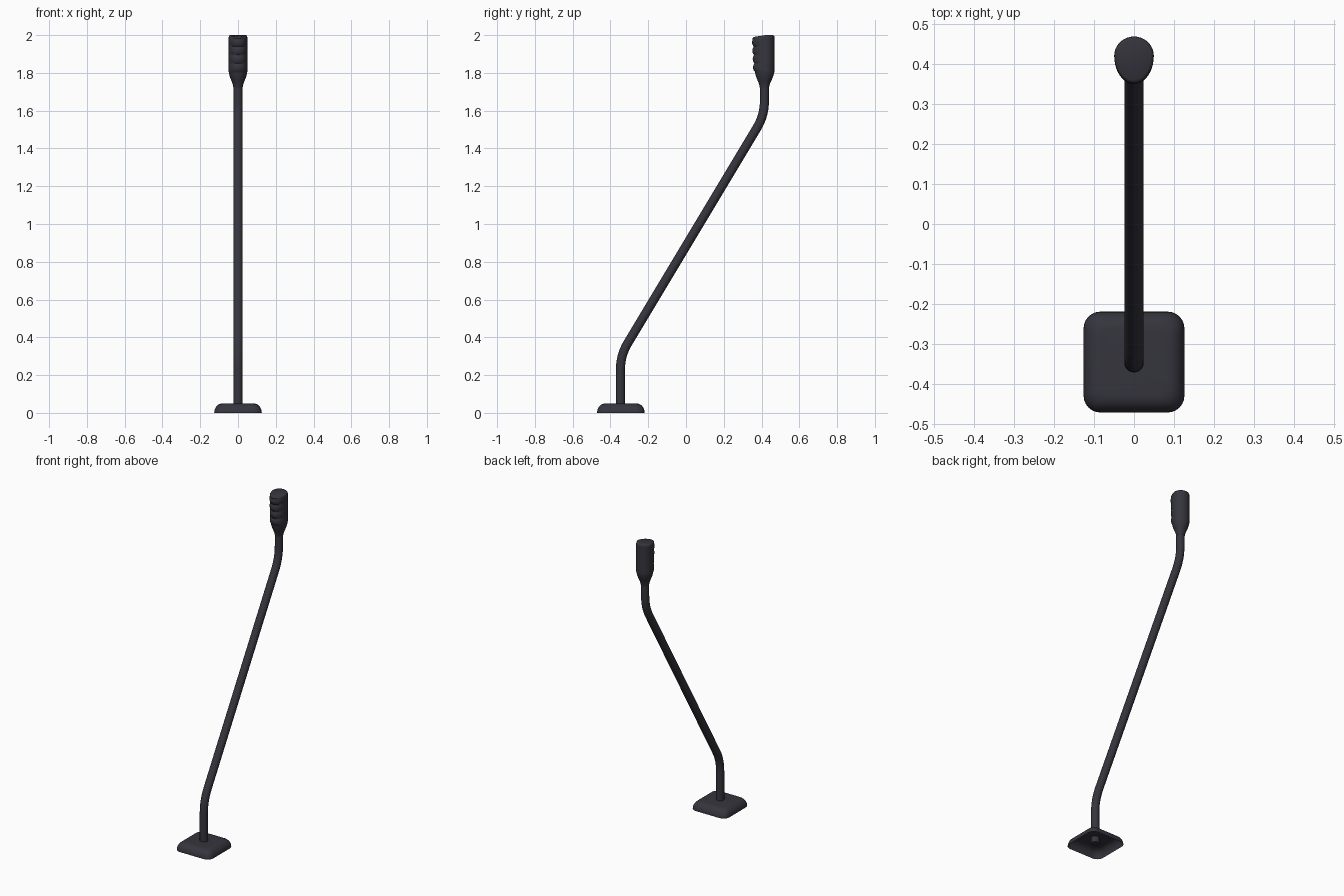
import bpy, bmesh, math
from mathutils import Vector

if "Cube" in bpy.data.objects:
    bpy.data.objects.remove(bpy.data.objects["Cube"])

black = bpy.data.materials.new("dark_charcoal")
black.diffuse_color = (0.036, 0.035, 0.047, 1)
black.use_nodes = True
black.node_tree.nodes["Principled BSDF"].inputs["Base Color"].default_value = black.diffuse_color


def loft(name, rings, cap_start=True, cap_end=True, angle=40):
    """Skin a list of equal-length rings into a smooth-shaded object."""
    bm = bmesh.new()
    loops = [[bm.verts.new(p) for p in ring] for ring in rings]
    n = len(loops[0])
    for a, b in zip(loops, loops[1:]):
        for i in range(n):
            j = (i + 1) % n
            bm.faces.new((a[i], a[j], b[j], b[i]))
    if cap_start:
        bm.faces.new(loops[0][::-1])
    if cap_end:
        bm.faces.new(loops[-1])
    me = bpy.data.meshes.new(name)
    bm.to_mesh(me)
    bm.free()
    me.materials.append(black)
    ob = bpy.data.objects.new(name, me)
    bpy.context.collection.objects.link(ob)
    bpy.ops.object.select_all(action='DESELECT')
    ob.select_set(True)
    bpy.context.view_layer.objects.active = ob
    bpy.ops.object.shade_smooth_by_angle(angle=math.radians(angle))
    return ob


# Base: rounded square shell, domed edge, open underneath
BASE_Y = -0.345


def rounded_square(half, r, z, seg=6):
    pts = []
    for k in range(4):
        cx = (half - r) * (1 if k in (0, 3) else -1)
        cy = (half - r) * (1 if k in (0, 1) else -1)
        for s in range(seg + 1):
            a = math.pi / 2 * (k + s / seg)
            pts.append((cx + r * math.cos(a), BASE_Y + cy + r * math.sin(a), z))
    return pts


base_rings = []
for i in range(9):
    a = math.pi / 2 * i / 8
    half = 0.08 + 0.046 * math.cos(a) ** 0.9 if i < 8 else 0.08
    base_rings.append(rounded_square(half, 0.042 * half / 0.126, 0.05 * math.sin(a)))
loft("base_plate", base_rings, cap_start=False)

# Rod: bent tube swept along the y-z path
corners = [Vector(p) for p in ((-0.347, 0.012), (-0.347, 0.305), (0.415, 1.575), (0.415, 1.75))]
path = [corners[0]]
for i in (1, 2):
    c = corners[i]
    p = c + (corners[i - 1] - c).normalized() * 0.075
    q = c + (corners[i + 1] - c).normalized() * 0.075
    for s in range(9):
        t = s / 8
        path.append(p * (1 - t) ** 2 + c * 2 * t * (1 - t) + q * t * t)
path.append(corners[3])

rod_rings = []
for i, p in enumerate(path):
    d = (path[min(i + 1, len(path) - 1)] - path[max(i - 1, 0)])
    if 0 < i < len(path) - 1:
        d = (path[i + 1] - p).normalized() + (p - path[i - 1]).normalized()
    d.normalize()
    side = Vector((d.y, -d.x))          # across the path within the y-z plane
    ring = []
    for k in range(24):
        a = math.tau * k / 24
        o = p + side * (0.024 * math.sin(a))
        ring.append((0.024 * math.cos(a), o.x, o.y))
    rod_rings.append(ring)
# ring direction gives outward normals for an upward sweep
rod_rings = [r[::-1] for r in rod_rings]
loft("bent_rod", rod_rings)

# Grip: egg-shaped section with finger grooves on the front
GRIP_Y = 0.42


def grip_ring(half, back, front, z, tilt=0.0, n=40):
    ring = []
    for k in range(n):
        a = math.tau * k / n
        s = math.sin(a)
        y = s * (back if s > 0 else front)
        ring.append((half * math.cos(a), GRIP_Y + y, z + tilt * min(y, 0)))
    return ring


grip_rings = []
for i in range(9):                       # tapered neck
    t = i / 8
    e = t + 0.12 * math.sin(math.tau * t) * -0.5
    grip_rings.append(grip_ring(0.024 + 0.025 * e, 0.019 + 0.029 * e,
                                0.029 + 0.026 * e, 1.72 + 0.085 * t))
STEPS = 40
for i in range(1, STEPS + 1):            # four finger ridges
    t = i / STEPS
    bump = abs(math.sin(math.pi * 4 * t * 0.97)) ** 0.7
    front = 0.055 + 0.007 * t + 0.009 * bump
    grip_rings.append(grip_ring(0.0495, 0.0485, front, 1.805 + 0.183 * t, 0.16 * t))
for inset, z in ((0.001, 1.994), (0.004, 1.998), (0.009, 2.0)):   # rounded top edge
    grip_rings.append(grip_ring(0.0495 - inset, 0.0485 - inset, 0.069 - inset, z, 0.16))
loft("grip", grip_rings)
